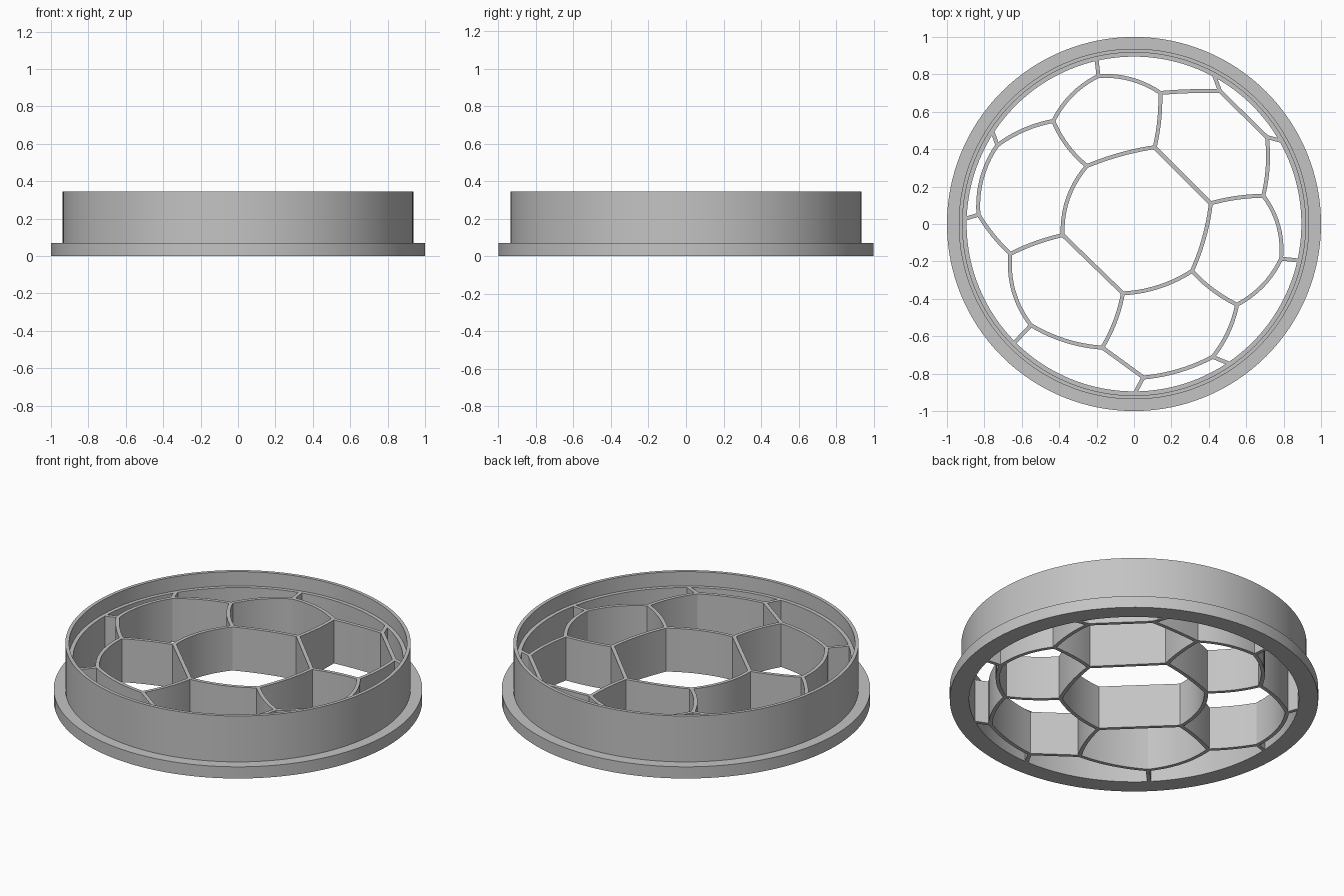
import bpy, bmesh, math
from mathutils import Vector

old = bpy.data.objects.get("Cube")
if old:
    bpy.data.objects.remove(old)

SEGMENTS = 128
WEB_TOP = 0.26
HALF = 0.0105

grey = bpy.data.materials.new("plain grey")
grey.use_nodes = True
colour = (0.55, 0.55, 0.55, 1)
grey.diffuse_color = colour
grey.node_tree.nodes["Principled BSDF"].inputs["Base Color"].default_value = colour


def finish(name, bm):
    bmesh.ops.recalc_face_normals(bm, faces=bm.faces)
    mesh = bpy.data.meshes.new(name)
    bm.to_mesh(mesh)
    bm.free()
    mesh.materials.append(grey)
    obj = bpy.data.objects.new(name, mesh)
    bpy.context.collection.objects.link(obj)
    bpy.ops.object.select_all(action="DESELECT")
    obj.select_set(True)
    bpy.context.view_layer.objects.active = obj
    bpy.ops.object.shade_smooth_by_angle(angle=math.radians(30))
    return obj


def lathe(name, profile):
    """Turn a closed (radius, height) profile around the z axis."""
    bm = bmesh.new()
    rings = []
    for i in range(SEGMENTS):
        a = math.tau * i / SEGMENTS
        rings.append([bm.verts.new((r * math.cos(a), r * math.sin(a), z)) for r, z in profile])
    for i, ring in enumerate(rings):
        following = rings[(i + 1) % SEGMENTS]
        for j in range(len(profile)):
            k = (j + 1) % len(profile)
            bm.faces.new((ring[j], following[j], following[k], ring[k]))
    return finish(name, bm)


def add_web(bm, start, end, bulge, steps=10):
    """Add an upright strip from start to end, bowed to its left by bulge."""
    a, b = Vector(start), Vector(end)
    along = (b - a).normalized()
    left = Vector((-along.y, along.x))
    a, b = a - along * 0.005, b + along * 0.005
    length = (b - a).length
    count = steps if bulge else 1
    sections = []
    for i in range(count + 1):
        t = i / count
        centre = a.lerp(b, t) + left * bulge * 4 * t * (1 - t)
        tangent = along * length + left * bulge * 4 * (1 - 2 * t)
        side = Vector((-tangent.y, tangent.x)).normalized() * HALF
        p, q = centre + side, centre - side
        sections.append([bm.verts.new((*p, 0)), bm.verts.new((*q, 0)),
                         bm.verts.new((*q, WEB_TOP)), bm.verts.new((*p, WEB_TOP))])
    for s, n in zip(sections, sections[1:]):
        for j in range(4):
            k = (j + 1) % 4
            bm.faces.new((s[j], s[k], n[k], n[j]))
    bm.faces.new(sections[0])
    bm.faces.new(sections[-1])


# Outer ring: base flange, cutting wall and inner ledge
lathe("outer_ring", [(0.895, 0), (1, 0), (1, 0.07), (0.937, 0.07),
                     (0.937, 0.345), (0.917, 0.345), (0.917, WEB_TOP), (0.895, WEB_TOP)])

# Junctions of the panel pattern: central cell, then the ring around it
points = {
    "A": (.11, .41), "B": (.41, .11), "C": (.31, -.25),
    "D": (-.06, -.37), "E": (-.38, -.06), "F": (-.25, .31),
    "G": (.14, .70), "S": (.46, .71), "T": (.71, .465), "M": (.69, .15),
    "U": (.785, -.185), "N": (.55, -.43), "V": (.42, -.71), "W": (.05, -.82),
    "P": (-.17, -.66), "X": (-.55, -.54), "Q": (-.66, -.16), "Y": (-.83, .05),
    "Z": (-.73, .42), "R": (-.43, .55), "K": (-.19, .79),
}
# Bow of each web, to the left of its direction
bows = {
    "AB": 0, "BC": .015, "CD": .027, "DE": 0, "EF": .04, "FA": .012,
    "AG": -.01, "BM": .01, "CN": -.015, "DP": .015, "EQ": -.01, "FR": .02,
    "GS": .005, "ST": 0, "TM": .015, "MU": .035, "UN": .03, "NV": .02,
    "VW": .02, "WP": 0, "PX": .025, "XQ": .04, "QY": .01, "YZ": .035,
    "ZR": .02, "RK": .03, "KG": .03,
}
# Short webs that meet the ring
stubs = {"S": (.43, .79), "T": (.785, .445), "U": (.88, -.195), "V": (.505, -.745),
         "W": (.01, -.895), "X": (-.64, -.635), "Y": (-.895, .03),
         "Z": (-.755, .49), "K": (-.20, .88)}

bm = bmesh.new()
for pair, bulge in bows.items():
    add_web(bm, points[pair[0]], points[pair[1]], bulge)
for key, rim in stubs.items():
    add_web(bm, points[key], rim, 0)
finish("panel_webs", bm)
